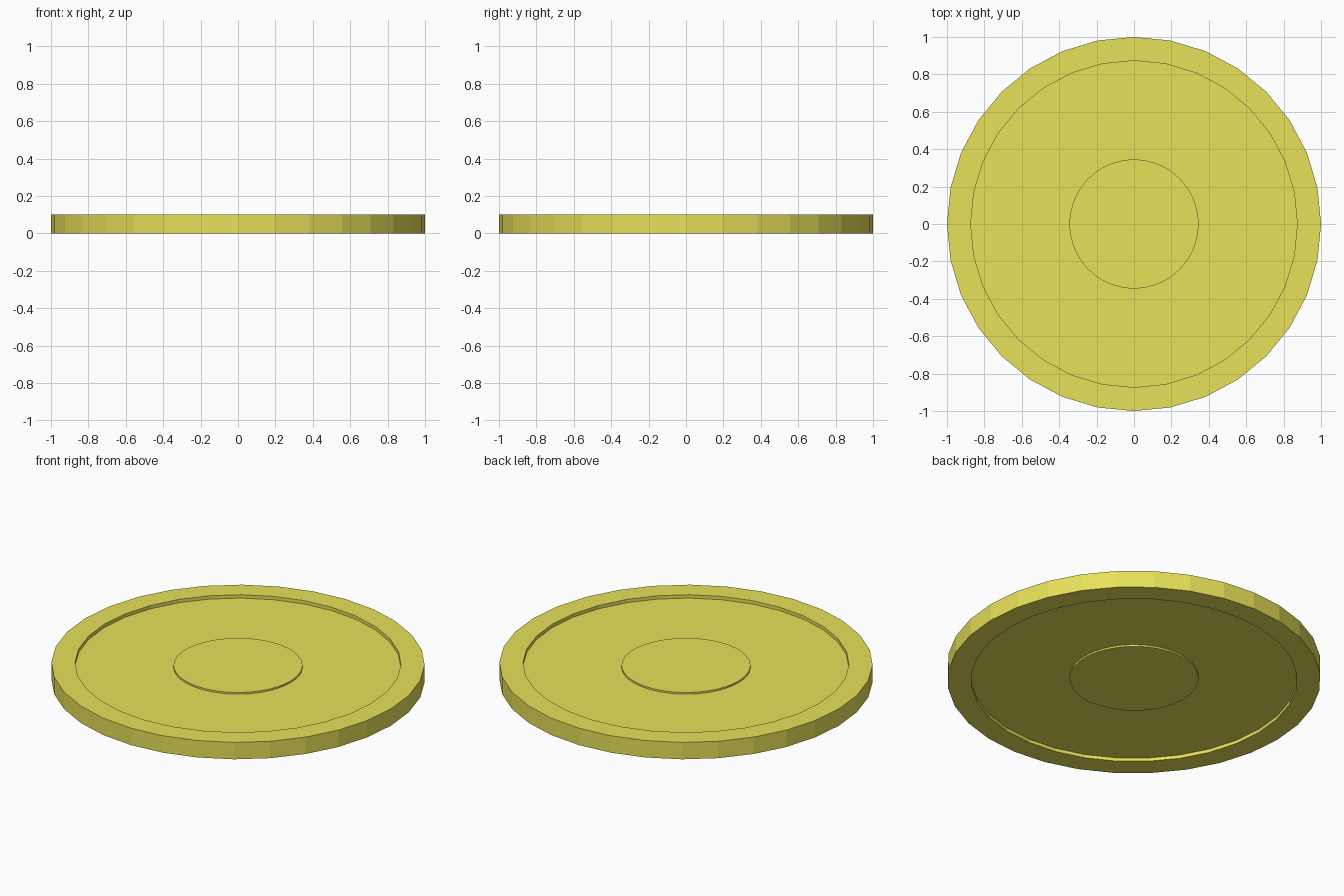
import bpy
import math

if "Cube" in bpy.data.objects:
    bpy.data.objects.remove(bpy.data.objects["Cube"])

gold = bpy.data.materials.new("gold")
gold.diffuse_color = (0.8, 0.75, 0.1, 1)
gold.use_nodes = True
gold.node_tree.nodes["Principled BSDF"].inputs["Base Color"].default_value = gold.diffuse_color


def lathe(name, profile, sides):
    """Revolve (radius, z) points about z, capping both ends with flat polygons."""
    verts = [(r * math.cos(2 * math.pi * i / sides),
              r * math.sin(2 * math.pi * i / sides), z)
             for r, z in profile for i in range(sides)]
    faces = [(k * sides + i, k * sides + (i + 1) % sides,
              (k + 1) * sides + (i + 1) % sides, (k + 1) * sides + i)
             for k in range(len(profile) - 1) for i in range(sides)]
    last = (len(profile) - 1) * sides
    faces.append(tuple(reversed(range(sides))))
    faces.append(tuple(range(last, last + sides)))
    mesh = bpy.data.meshes.new(name)
    mesh.from_pydata(verts, [], faces)
    mesh.materials.append(gold)
    obj = bpy.data.objects.new(name, mesh)
    bpy.context.collection.objects.link(obj)
    return obj


# Coin body: raised rim with a shallow recess on both sides
lathe("coin_body", [(0.873, 0.02), (0.873, 0), (1, 0),
                    (1, 0.1), (0.873, 0.1), (0.873, 0.08)], 32)

# Raised round centre showing on both sides
centre = lathe("centre_disc", [(0.345, 0.01), (0.345, 0.09)], 64)
bpy.context.view_layer.objects.active = centre
centre.select_set(True)
bpy.ops.object.shade_smooth_by_angle(angle=math.radians(30))
